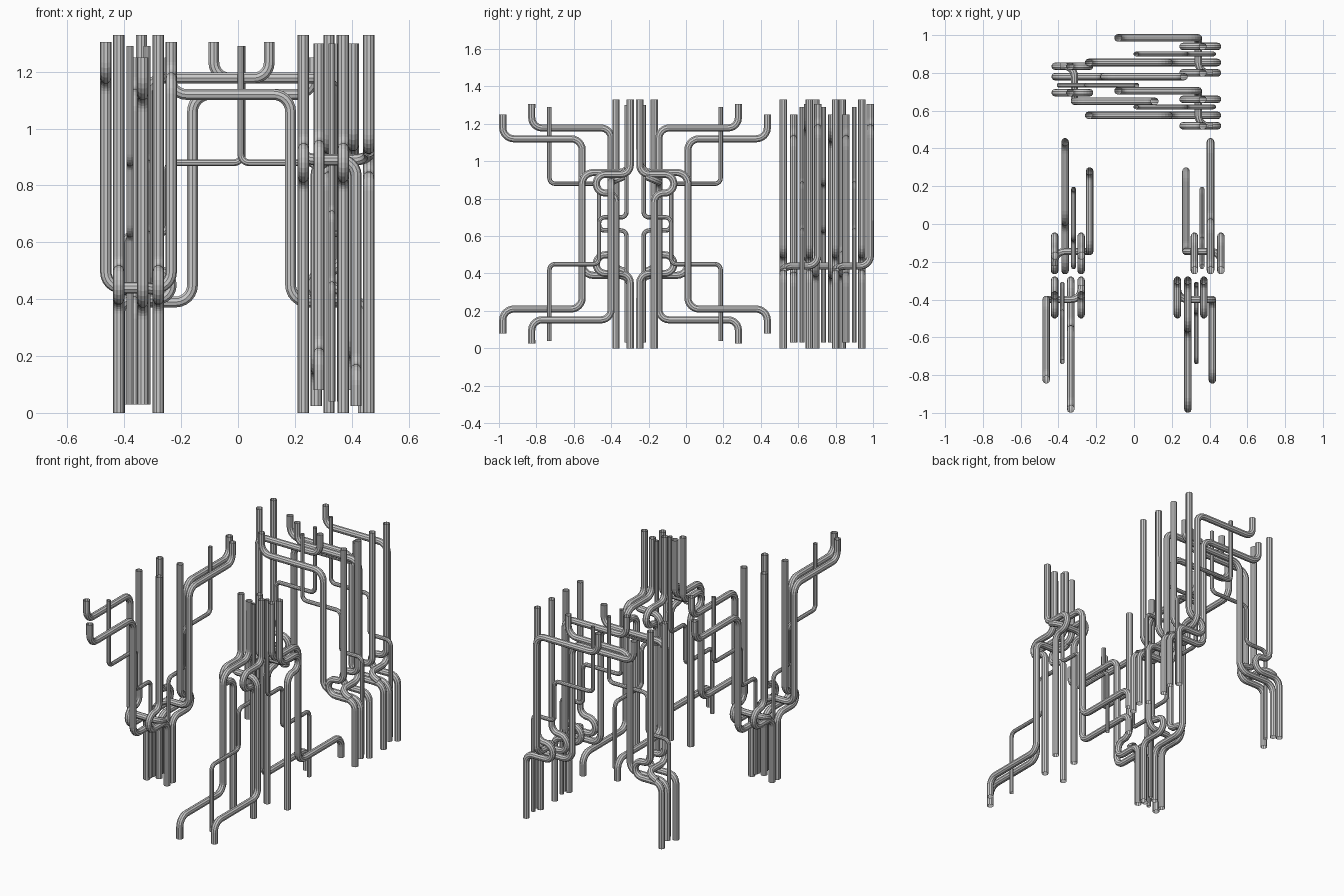
import bpy
from math import pi
from mathutils import Vector

if "Cube" in bpy.data.objects:
    bpy.data.objects.remove(bpy.data.objects["Cube"])

H = 1.33  # module height


def rounded(points, r, steps=6):
    """Replace each inner corner of a path with an arc bend."""
    p = [Vector(q) for q in points]
    out = [p[0]]
    for a, b, c in zip(p, p[1:], p[2:]):
        d1, d2 = (a - b).normalized(), (c - b).normalized()
        centre = b + (d1 + d2) * r
        for i in range(steps + 1):
            v = (-d2).slerp(-d1, i / steps)
            out.append(centre + v * r)
    return out + [p[-1]]


def pipe_mesh(name, points, radius, bend):
    """Sweep a faceted round profile along a path and return the mesh."""
    cu = bpy.data.curves.new(name, 'CURVE')
    cu.dimensions = '3D'
    cu.bevel_depth = radius
    cu.bevel_resolution = 3
    pts = rounded(points, bend)
    s = cu.splines.new('POLY')
    s.points.add(len(pts) - 1)
    for sp, q in zip(s.points, pts):
        sp.co = (q.x, q.y, q.z - H / 2, 1)
    ob = bpy.data.objects.new(name, cu)
    bpy.context.collection.objects.link(ob)
    bpy.context.view_layer.update()
    me = bpy.data.meshes.new_from_object(ob.evaluated_get(bpy.context.evaluated_depsgraph_get()))
    me.name = name
    bpy.data.objects.remove(ob)
    for f in me.polygons:
        f.use_smooth = False
    return me


def loop_path(x):
    # vertical trunk with a C-shaped loop
    return [(x, -.375, H), (x, -.375, .50), (x, -.48, .50),
            (x, -.48, .40), (x, -.298, .40), (x, -.298, 0)]


# Pipes of one module (upright, outlets toward -y)
R = .02
parts = [
    pipe_mesh("loop_pipe_outer", loop_path(-.085), R, .0495),
    pipe_mesh("loop_pipe_inner", loop_path(.055), R, .0495),
    pipe_mesh("long_branch_pipe", [(0, -.98, 1.25), (0, -.98, 1.12), (0, -.555, 1.12),
                                   (0, -.555, .39), (0, -.298, .39), (0, -.298, .03)], R, .06),
    # the short branch turns sideways and merges into the inner loop pipe
    pipe_mesh("short_branch_pipe", [(-.13, -.825, 1.305), (-.13, -.825, 1.178), (-.13, -.40, 1.178),
                                    (-.13, -.40, .44), (.055, -.40, .44), (.055, -.33, .41)], R, .055),
    pipe_mesh("thin_pipe", [(-.045, -.73, 1.29), (-.045, -.73, .88), (-.045, -.465, .88),
                            (-.045, -.465, .63), (-.045, -.318, .63), (-.045, -.318, .03)], .0125, .03),
]

# Module placements: x, y, flip upside down, turn about z
modules = {
    "front_left": (-.335, 0, 0, 0),
    "front_right": (.285, 0, pi, 0),
    "middle_left": (-.365, -.545, 0, pi),
    "middle_right": (.405, -.545, pi, pi),
    "back_left": (-.715, .78, 0, pi / 2),
    "back_right_outer": (.74, .855, 0, -pi / 2),
    "back_right_inner": (.74, .575, 0, -pi / 2),
}
for place, (x, y, flip, turn) in modules.items():
    for me in parts:
        ob = bpy.data.objects.new(f"{place}_{me.name}", me)
        ob.location = (x, y, H / 2)
        ob.rotation_euler = (0, flip, turn)
        bpy.context.collection.objects.link(ob)
